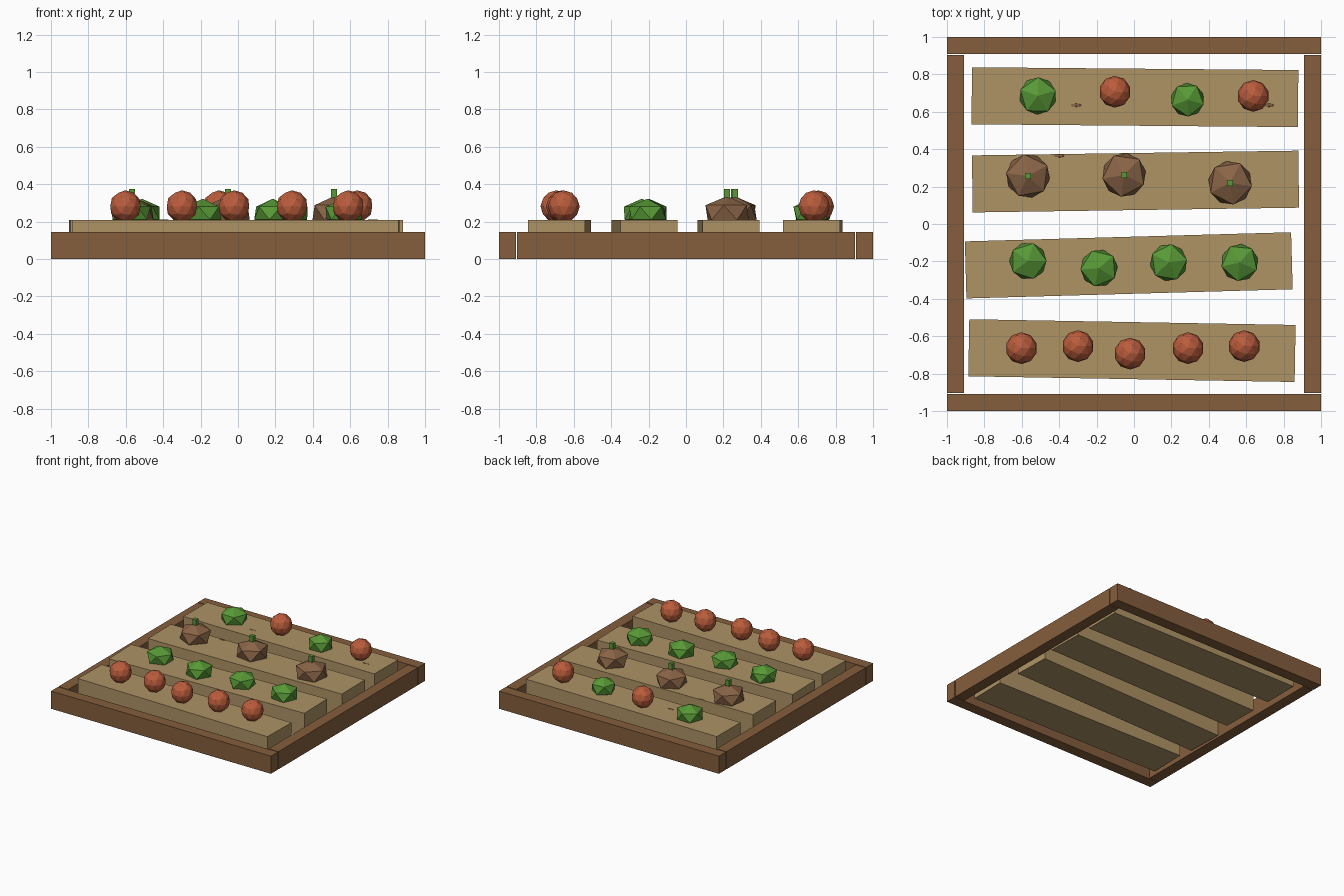
import bpy, bmesh, math
from mathutils import Matrix

if "Cube" in bpy.data.objects:
    bpy.data.objects.remove(bpy.data.objects["Cube"])


def material(name, rgb):
    m = bpy.data.materials.new(name)
    lin = [((c / 255 + 0.055) / 1.055) ** 2.4 for c in rgb]
    m.diffuse_color = (*lin, 1)
    m.use_nodes = True
    m.node_tree.nodes["Principled BSDF"].inputs["Base Color"].default_value = m.diffuse_color
    return m


WOOD = material("timber brown", (133, 94, 61))
SOIL = material("dry soil", (174, 147, 101))
GREEN = material("leaf green", (88, 153, 54))
RED = material("tomato red", (186, 92, 60))
TAN = material("pumpkin brown", (137, 100, 70))


def finish(name, bm, mat, loc, angle=0):
    mesh = bpy.data.meshes.new(name)
    bm.to_mesh(mesh)
    bm.free()
    mesh.materials.append(mat)
    ob = bpy.data.objects.new(name, mesh)
    ob.location = loc
    ob.rotation_euler.z = angle
    bpy.context.collection.objects.link(ob)
    return ob


def box(name, size, loc, mat, angle=0):
    bm = bmesh.new()
    bmesh.ops.create_cube(bm, size=1, matrix=Matrix.Diagonal((*size, 1)))
    return finish(name, bm, mat, loc, angle)


def ball(name, r, h, loc, mat, angle=0, detail=1):
    """Faceted vegetable: a squashed icosphere."""
    bm = bmesh.new()
    bmesh.ops.create_icosphere(bm, subdivisions=detail, radius=1,
                               matrix=Matrix.Diagonal((r, r, h, 1)))
    return finish(name, bm, mat, loc, angle)


# Timber frame
H = 0.145
for s, a, b in ((-1, "front", "left"), (1, "back", "right")):
    box(a + "_timber", (2, 0.09, H), (0, s * 0.955, H / 2), WOOD)
    box(b + "_timber", (0.09, 1.805, H), (s * 0.955, 0, H / 2), WOOD)

# Soil beds, each slightly askew
TOP, BOTTOM = 0.208, 0.012
for i, (x, y, ang) in enumerate(((-0.011, -0.677, -0.0175), (-0.028, -0.221, 0.028),
                                 (0.008, 0.227, 0.0145), (0.005, 0.678, -0.0085))):
    box(f"soil_bed_{i + 1}", (1.745, 0.305, TOP - BOTTOM),
        (x, y, (TOP + BOTTOM) / 2), SOIL, ang)

# Tomatoes
for i, (x, y) in enumerate(((-0.602, -0.664), (-0.30, -0.653), (-0.021, -0.693),
                            (0.289, -0.664), (0.589, -0.653),
                            (-0.102, 0.707), (0.637, 0.685))):
    ball(f"tomato_{i + 1}", 0.085, 0.086, (x, y, 0.281), RED, 0, 2)

# Cabbages
for i, (x, y, r) in enumerate(((-0.567, -0.198, 0.111), (-0.187, -0.236, 0.111),
                               (0.185, -0.206, 0.111), (0.565, -0.206, 0.111),
                               (-0.514, 0.685, 0.111), (0.286, 0.664, 0.1))):
    ball(f"cabbage_{i + 1}", r, 0.077, (x, y, 0.245), GREEN, i * 0.7)

# Pumpkins with stems
for i, (x, y) in enumerate(((-0.567, 0.257), (-0.053, 0.262), (0.514, 0.22))):
    ball(f"pumpkin_{i + 1}", 0.131, 0.088, (x, y, 0.248), TAN, 0.5 + i * 0.3)
    box(f"pumpkin_stem_{i + 1}", (0.032, 0.032, 0.075), (x, y, 0.3375), GREEN)

# Small clods just breaking the soil surface
for i, (x, y) in enumerate(((-0.31, 0.635), (0.72, 0.635), (-0.40, 0.365))):
    ball(f"clod_{i + 1}", 0.033, 0.004, (x, y, TOP), TAN).scale.y = 0.3
